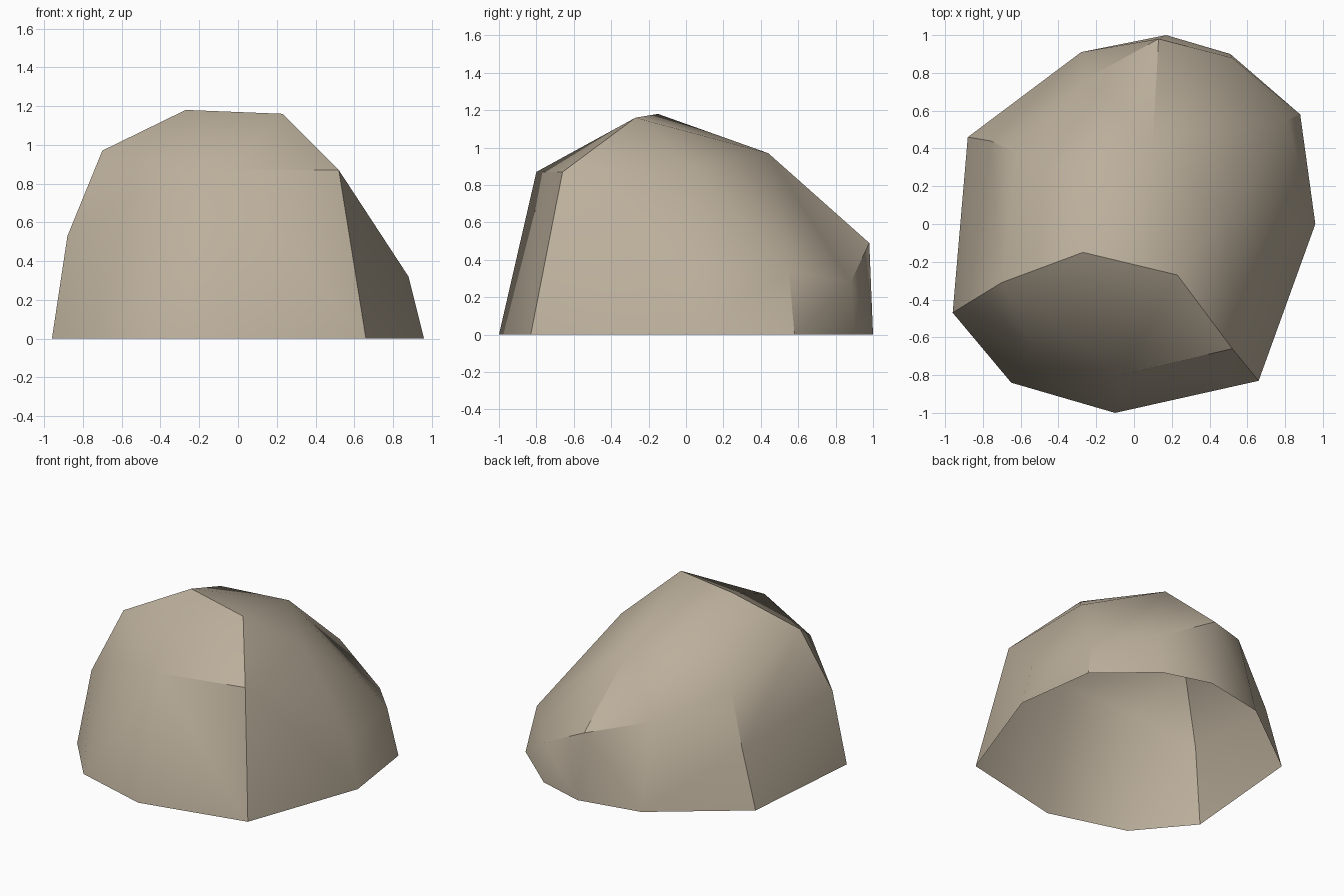
import bpy, bmesh, math

if "Cube" in bpy.data.objects:
    bpy.data.objects.remove(bpy.data.objects["Cube"])

# Key corners of the faceted boulder
rim = [(-.96, -.47), (-.65, -.84), (-.10, -1), (.66, -.83), (.96, 0),
       (.88, .58), (.51, .90), (.17, 1), (-.28, .91), (-.88, .46)]
shoulder = [(-.88, -.42, .53), (-.70, -.31, .97), (-.55, -.64, .76),
            (-.07, -.80, .87), (.52, -.66, .87), (.88, .01, .32),
            (.81, .55, .34), (.52, .88, .28), (.13, .98, .49),
            (-.25, .77, .59), (-.63, .38, .76), (-.76, .44, .40)]
crown = [(-.27, -.15, 1.18), (.23, -.27, 1.16), (.49, .04, .90),
         (.10, .44, .97), (-.32, .26, 1.03)]

# Stone shell: hull around the corners, open underneath
bm = bmesh.new()
for p in [(x, y, 0) for x, y in rim] + shoulder + crown:
    bm.verts.new(p)
hull = bmesh.ops.convex_hull(bm, input=bm.verts[:])
loose = [v for v in bm.verts if not v.link_faces]
bmesh.ops.delete(bm, geom=loose, context='VERTS')
bmesh.ops.recalc_face_normals(bm, faces=bm.faces[:])
base = [f for f in bm.faces if all(v.co.z < .001 for v in f.verts)]
bmesh.ops.delete(bm, geom=base, context='FACES')

mesh = bpy.data.meshes.new("boulder")
bm.to_mesh(mesh)
bm.free()
boulder = bpy.data.objects.new("boulder", mesh)
bpy.context.collection.objects.link(boulder)

# Warm stone colour
stone = bpy.data.materials.new("warm stone")
stone.diffuse_color = (.50, .43, .33, 1)
stone.use_nodes = True
stone.node_tree.nodes["Principled BSDF"].inputs["Base Color"].default_value = stone.diffuse_color
mesh.materials.append(stone)

# Soft panels with crisp ridges
bpy.context.view_layer.objects.active = boulder
boulder.select_set(True)
bpy.ops.object.shade_smooth_by_angle(angle=math.radians(32))
